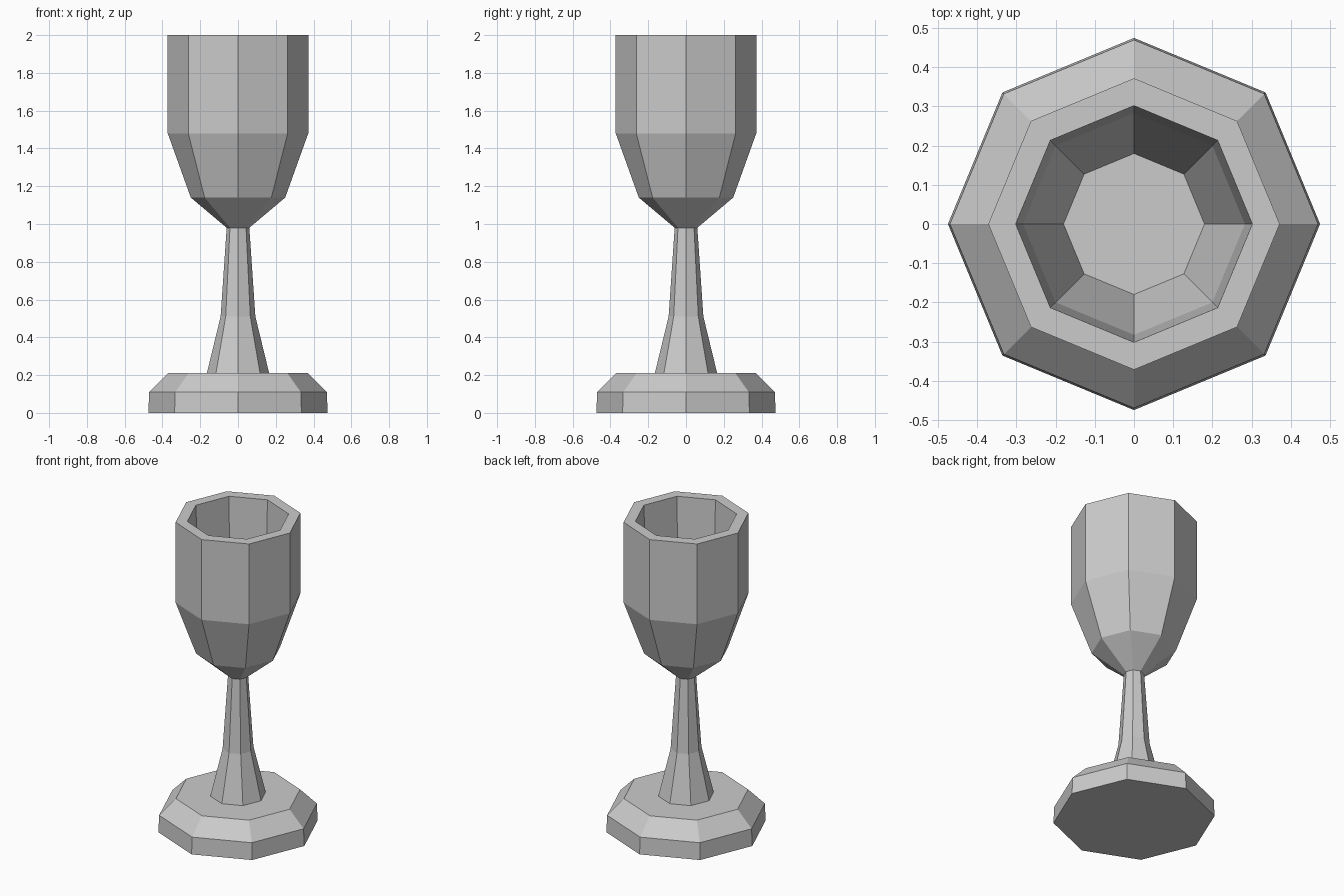
import bpy, bmesh
from math import cos, sin, tau

if "Cube" in bpy.data.objects:
    bpy.data.objects.remove(bpy.data.objects["Cube"])

SIDES = 8


def lathe(name, profile, cap_start=False, cap_end=False):
    """Turn (radius, height) points into an eight-sided flat-faced part."""
    bm = bmesh.new()
    rings = [[bm.verts.new((r * cos(tau * i / SIDES), r * sin(tau * i / SIDES), z))
              for i in range(SIDES)] for r, z in profile]
    for a, b in zip(rings, rings[1:]):
        for i in range(SIDES):
            j = (i + 1) % SIDES
            bm.faces.new((a[i], a[j], b[j], b[i]))
    if cap_start:
        bm.faces.new(rings[0][::-1])
    if cap_end:
        bm.faces.new(rings[-1])
    mesh = bpy.data.meshes.new(name)
    bm.to_mesh(mesh)
    bm.free()
    obj = bpy.data.objects.new(name, mesh)
    bpy.context.collection.objects.link(obj)
    return obj


# Foot: closed underneath, bevelled rim, flat top meeting the stem
lathe("foot", [(0.475, 0), (0.47, 0.11), (0.37, 0.21), (0.165, 0.21)], cap_start=True)

# Tapering stem, open where it joins foot and bowl
lathe("stem", [(0.165, 0.21), (0.092, 0.51), (0.06, 0.98)])

# Bowl: outer wall, rim, then inner wall down to the cup floor
lathe("bowl", [(0.06, 0.98), (0.25, 1.14), (0.372, 1.48), (0.372, 2.0),
               (0.302, 2.0), (0.283, 1.48), (0.18, 1.15)], cap_end=True)
